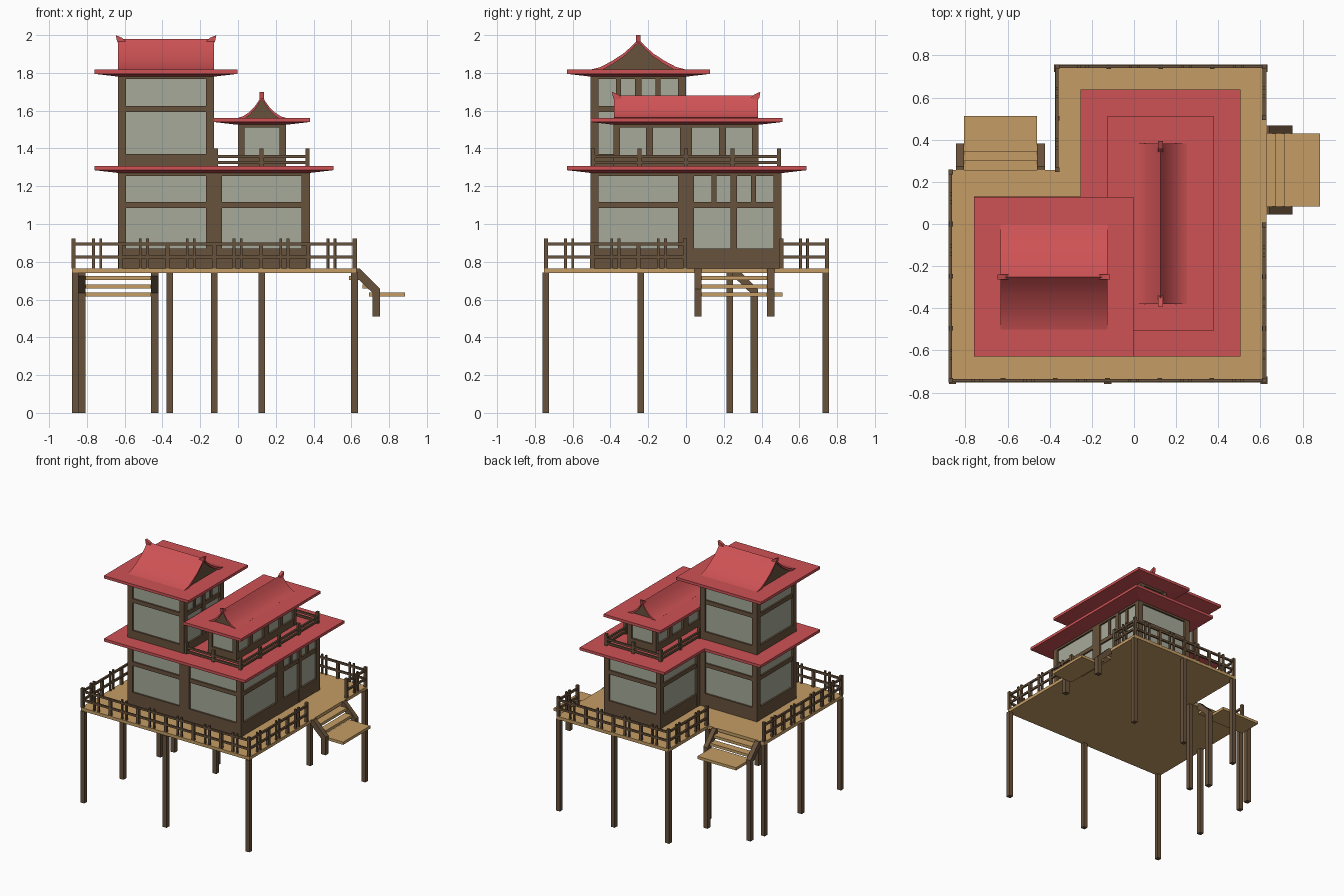
import bpy, bmesh
from mathutils import Vector

cube = bpy.data.objects.get("Cube")
if cube:
    bpy.data.objects.remove(cube, do_unlink=True)


def material(name, rgb):
    m = bpy.data.materials.new(name)
    m.use_nodes = True
    m.diffuse_color = (*rgb, 1)
    m.node_tree.nodes["Principled BSDF"].inputs["Base Color"].default_value = (*rgb, 1)
    return m


RED = material("roof_red", (0.62, 0.085, 0.09))
BROWN = material("dark_wood", (0.14, 0.085, 0.045))
TAN = material("light_planks", (0.56, 0.34, 0.13))
PANE = material("paper_panes", (0.38, 0.40, 0.32))


class Part:
    """Collects simple solids into one named object."""

    def __init__(self, name, mat):
        self.name, self.mat, self.bm = name, mat, bmesh.new()

    def box(self, x, y, z):
        vs = bmesh.ops.create_cube(self.bm, size=1)["verts"]
        for v in vs:
            v.co = Vector([(a + b) / 2 + c * abs(b - a) for (a, b), c in zip((x, y, z), v.co)])

    def post(self, x, y, w, z0, z1):
        self.box((x - w / 2, x + w / 2), (y - w / 2, y + w / 2), (z0, z1))

    def prism(self, pts, depth):
        face = self.bm.faces.new([self.bm.verts.new(p) for p in pts])
        new = bmesh.ops.extrude_face_region(self.bm, geom=[face])["geom"]
        verts = [g for g in new if isinstance(g, bmesh.types.BMVert)]
        bmesh.ops.translate(self.bm, verts=verts, vec=depth)
        return [g for g in new if isinstance(g, bmesh.types.BMFace)]

    def done(self, smooth=False):
        bmesh.ops.recalc_face_normals(self.bm, faces=self.bm.faces)
        mesh = bpy.data.meshes.new(self.name)
        self.bm.to_mesh(mesh)
        self.bm.free()
        mesh.materials.append(self.mat)
        ob = bpy.data.objects.new(self.name, mesh)
        bpy.context.collection.objects.link(ob)
        if smooth:
            bpy.ops.object.select_all(action="DESELECT")
            ob.select_set(True)
            bpy.context.view_layer.objects.active = ob
            bpy.ops.object.shade_smooth_by_angle(angle=0.7)


def l_outline(x0, xn, x1, y0, yn, y1, z):
    return [(x0, y0, z), (x1, y0, z), (x1, y1, z), (xn, y1, z), (xn, yn, z), (x0, yn, z)]


def rect(x0, x1, y0, y1, z):
    return [(x0, y0, z), (x1, y0, z), (x1, y1, z), (x0, y1, z)]


# Main deck
FLOOR = 0.765
deck = Part("deck", TAN)
deck.prism(l_outline(-0.88, -0.375, 0.628, -0.752, 0.257, 0.757, FLOOR), (0, 0, -0.025))
deck.done()

# Stilts
stilts = Part("stilts", BROWN)
for x, y in [(-0.862, -0.742), (-0.125, -0.742), (0.617, -0.742), (-0.862, -0.24),
             (-0.862, 0.232), (-0.362, 0.232), (-0.362, 0.74), (0.125, 0.74), (0.617, 0.74)]:
    stilts.post(x, y, 0.035, 0, 0.742)
stilts.done()


# Stairs: out is the axis they run along, e the deck edge, a..b their width
def stairs(name, out, e, a, b, foot):
    def at(o, w):
        return (o, w) if out == "x" else (w, o)
    treads = Part(name + "_treads", TAN)
    for o0, o1, z in [(-0.04, 0.045, 0.725), (0.03, 0.09, 0.68), (0.065, 0.255, 0.637)]:
        treads.box(*at((e + o0, e + o1), (a, b)), (z - 0.022, z))
    treads.done()
    sides = Part(name + "_stringers", BROWN)
    for w in (a - 0.038, b):
        sides.box(*at((e + 0.085, e + 0.125), (w, w + 0.038)), (foot, 0.655))
        sides.prism([(*at(e + o, w), z) for o, z in
                     [(-0.01, 0.765), (0.015, 0.765), (0.125, 0.655), (0.09, 0.63), (-0.01, 0.725)]],
                    (*at(0, 0.038), 0))
    sides.done()


stairs("side_stairs", "x", 0.628, 0.083, 0.43, 0.51)
stairs("back_stairs", "y", 0.257, -0.807, -0.46, 0)


# Railings: straight runs with posts at each bay and paired balusters between
def railing(part, a, b, z0, rails, top, pairs):
    a, b = Vector(a), Vector(b)
    n = max(1, round((b - a).length / 0.25))
    for z in rails:
        part.box(*[(min(p, q) - 0.007, max(p, q) + 0.007) for p, q in zip(a, b)], (z - 0.008, z + 0.008))
    for i in range(n + 1):
        p = a.lerp(b, i / n)
        part.post(p.x, p.y, 0.022, z0, top if i in (0, n) or not pairs else rails[-1])
        if pairs and i < n:
            mid = a.lerp(b, (i + 0.5) / n)
            for s in (-0.019, 0.019):
                q = mid + (b - a).normalized() * s
                part.post(q.x, q.y, 0.014, z0, top)


deck_rail = Part("deck_railing", BROWN)
for a, b in [((-0.87, -0.742), (0.618, -0.742)), ((-0.87, -0.742), (-0.87, 0.247)),
             ((0.618, -0.742), (0.618, -0.005)), ((0.618, 0.505), (0.618, 0.747)),
             ((-0.365, 0.747), (0.618, 0.747)), ((-0.365, 0.257), (-0.365, 0.747))]:
    railing(deck_rail, a, b, FLOOR, (0.825, 0.895), 0.922, True)
deck_rail.done()

balcony = Part("balcony_railing", BROWN)
for a, b in [((-0.118, -0.492), (0.368, -0.492)), ((0.368, -0.492), (0.368, 0.492)),
             ((-0.118, 0.492), (0.368, 0.492)), ((-0.118, 0), (-0.118, 0.492))]:
    railing(balcony, a, b, 1.30, (1.325, 1.357), 1.40, False)
balcony.done()


# Wall bay: a timber frame standing proud of the panes
# axis: direction it runs; c: plane; s: outward sign; zs: foot, sill, rail, head, top
def bay(part, axis, c, s, u0, u1, zs, panes=1, mullion=False, edge=0.043):
    z0, sill, rail, head, z1 = zs

    def bar(a, b, lo, hi, back=0.0):
        d = (c - s * 0.035, c - s * back)
        part.box(*((a, b), d) if axis == "x" else (d, (a, b)), (lo, hi))
    bar(u0, u1, z0, sill, 0.002)
    bar(u0, u1, head, z1, 0.002)
    if rail:
        bar(u0, u1, rail - 0.016, rail + 0.016, 0.004)
    for u in (u0, u1 - edge):
        bar(u, u + edge, z0, z1)
    w = (u1 - u0 - 2 * edge) / panes
    for i in range(panes):
        left = u0 + edge + i * w
        if i:
            bar(left - 0.018, left + 0.018, z0, z1)
        if mullion:
            bar(left + w / 2 - 0.013, left + w / 2 + 0.013, rail, head, 0.006)


def house_core(name, x0, x1, y0, y1, z0, z1):
    core = Part(name, PANE)
    d = 0.016
    core.box((x0 + d, x1 - d), (y0 + d, y1 - d), (z0, z1))
    core.done()


X0, XM, X1, Y0, Y1 = -0.635, -0.127, 0.38, -0.506, 0.506
LOW = (FLOOR, 0.87, 1.10, 1.255, 1.285)
HIGH = (1.30, 1.37, 1.61, 1.768, 1.79)
house_core("tower_panes", X0, XM, Y0, 0, FLOOR, 1.79)
house_core("wing_panes", XM, X1, Y0, Y1, FLOOR, 1.285)
house_core("loft_panes", 0, 0.255, -0.385, 0.385, 1.30, 1.54)

# Ground floor frames
ground = Part("ground_floor_frames", BROWN)
for x0, x1 in ((X0, XM), (XM, X1)):
    bay(ground, "x", Y0, -1, x0, x1, LOW)
bay(ground, "y", X0, -1, Y0, 0, LOW)
bay(ground, "x", 0, 1, X0, XM, LOW)
bay(ground, "y", XM, -1, 0, Y1, LOW)
bay(ground, "x", Y1, 1, XM, X1, LOW)
bay(ground, "y", X1, 1, Y0, 0, LOW)
bay(ground, "y", X1, 1, 0, Y1, LOW, panes=2, mullion=True)
ground.done()

# Tower upper floor frames
tower = Part("tower_frames", BROWN)
for c, s in ((Y0, -1), (0, 1)):
    bay(tower, "x", c, s, X0, XM, HIGH)
bay(tower, "y", X0, -1, Y0, 0, HIGH)
bay(tower, "y", XM, 1, Y0, 0, HIGH, panes=2, mullion=True)
tower.done()

# Loft frames
loft = Part("loft_frames", BROWN)
LOFT = (1.30, 1.36, None, 1.51, 1.54)
for s in (-1, 1):
    bay(loft, "x", s * 0.385, s, 0, 0.255, LOFT, edge=0.035)
    for u in (-0.385, 0):
        bay(loft, "y", 0.1275 + s * 0.1275, s, u, u + 0.385, LOFT, panes=2, edge=0.032)
loft.done()


# Eaves: thin slabs whose undersides dip towards the walls
def eaves(name, outline):
    part = Part(name, RED)
    under = part.prism(outline, (0, 0, -0.022))
    bmesh.ops.recalc_face_normals(part.bm, faces=part.bm.faces)
    bmesh.ops.inset_region(part.bm, faces=under, thickness=0.12, use_even_offset=True)
    for v in under[0].verts:
        v.co.z -= 0.014
    part.done()


eaves("lower_eaves", l_outline(-0.76, -0.255, 0.505, -0.63, 0.13, 0.638, 1.307))
eaves("tower_eaves", rect(-0.76, -0.002, -0.63, 0.128, 1.817))
eaves("loft_eaves", rect(-0.128, 0.38, -0.506, 0.51, 1.562))


# Gabled roof: concave shell, timber gable infill and ridge horns
def gable(name, axis, mid, r0, r1, z0, profile):
    def at(u, w, z):
        return (u, mid + w, z0 + z) if axis == "x" else (mid + w, u, z0 + z)

    def along(d):
        return (d, 0, 0) if axis == "x" else (0, d, 0)
    right = [(w, z) for w, z in profile]
    outer = [(-w, z) for w, z in reversed(right)] + right[1:]
    inner = [(w * 0.94, max(z - 0.014, -0.006)) for w, z in outer]
    shell = Part(name + "_roof", RED)
    shell.prism([at(r0, *p) for p in outer + inner[::-1]], along(r1 - r0))
    shell.done(smooth=True)
    infill = Part(name + "_gable_ends", BROWN)
    infill.prism([at(r0 + 0.012, *p) for p in inner], along(r1 - r0 - 0.024))
    infill.done()
    horns = Part(name + "_ridge_horns", RED)
    top = right[0][1]
    for r, s in ((r0, -1), (r1, 1)):
        horns.prism([at(r + s * u, -0.012, top + z) for u, z in
                     [(-0.04, -0.012), (-0.02, 0.006), (0.012, 0.02), (0.006, -0.012), (-0.005, -0.03)]],
                    tuple(0.024 * k for k in ((0, 1, 0) if axis == "x" else (1, 0, 0))))
    horns.done()


gable("tower", "x", -0.252, X0, XM, 1.817,
      [(0, 0.163), (0.035, 0.125), (0.08, 0.085), (0.14, 0.046), (0.2, 0.014), (0.25, 0.001)])
gable("loft", "y", 0.126, -0.38, 0.382, 1.562,
      [(0, 0.118), (0.018, 0.088), (0.04, 0.057), (0.07, 0.028), (0.1, 0.008), (0.125, 0.001)])
